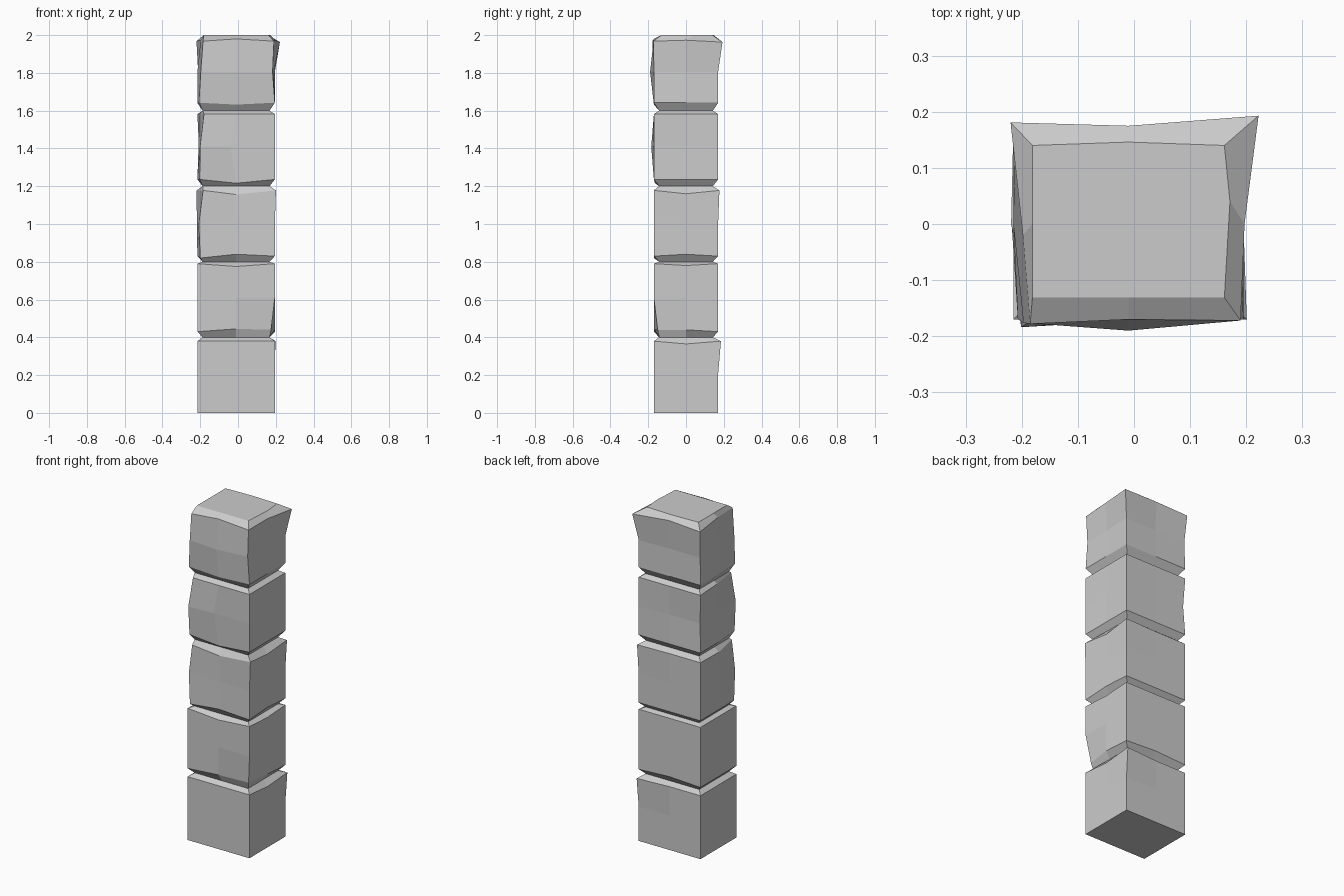
import bpy
import bmesh

if "Cube" in bpy.data.objects:
    bpy.data.objects.remove(bpy.data.objects["Cube"], do_unlink=True)

stone = bpy.data.materials.new("grey stone")
stone.use_nodes = True
GREY = (0.6, 0.6, 0.6, 1)
stone.diffuse_color = GREY
stone.node_tree.nodes["Principled BSDF"].inputs["Base Color"].default_value = GREY

HALF_X, HALF_Y, CENTRE_X = 0.205, 0.17, -0.01
BLOCK = 0.4

# Walk round a block: corners and side middles, as sign pairs (x, y)
FL, F, FR, R = (-1, -1), (0, -1), (1, -1), (1, 0)
BR, B, BL, L = (1, 1), (0, 1), (-1, 1), (-1, 0)
RING = [FL, F, FR, R, BR, B, BL, L]
BASE, LOW, MID, HIGH, TOP = range(5)


def stone_block(name, z, low, high, chips, base_inset=0.028, top_inset=0.028):
    """Rough block: five rings with bevelled ends; chips move single points."""
    bm = bmesh.new()
    heights = [0, low, (low + high) / 2, high, BLOCK]
    insets = [base_inset, 0, 0, 0, top_inset]
    rings = []
    for level in range(5):
        ring = []
        for sx, sy in RING:
            dx, dy, dz = chips.get((level, (sx, sy)), (0, 0, 0))
            ring.append(bm.verts.new((
                CENTRE_X + sx * (HALF_X - insets[level]) + dx,
                sy * (HALF_Y - insets[level]) + dy,
                z + heights[level] + dz)))
        rings.append(ring)
    for lower, upper in zip(rings, rings[1:]):
        for i in range(8):
            k = (i + 1) % 8
            bm.faces.new((lower[i], lower[k], upper[k], upper[i]))
    bm.faces.new(rings[0][::-1])
    bm.faces.new(rings[-1])
    mesh = bpy.data.meshes.new(name)
    bm.to_mesh(mesh)
    bm.free()
    mesh.materials.append(stone)
    obj = bpy.data.objects.new(name, mesh)
    bpy.context.collection.objects.link(obj)


# Bottom block, square at the ground, one flared back corner
stone_block("bottom_block", 0, 0.03, 0.38, {
    (HIGH, BR): (0.003, 0.015, 0), (HIGH, R): (0, 0, -0.015),
}, base_inset=0)

# Second block, with a chipped lower front corner
stone_block("second_block", 0.4, 0.03, 0.39, {
    (LOW, F): (0, 0, 0.015), (LOW, FR): (-0.02, 0.02, 0.01),
    (LOW, R): (0, 0, 0.01), (LOW, B): (0, 0, 0.01),
    (HIGH, F): (0, 0, -0.015), (HIGH, R): (0, 0, -0.01),
})

# Middle block, front left edge worn back
stone_block("middle_block", 0.8, 0.03, 0.378, {
    (LOW, F): (0, 0, 0.01), (LOW, FL): (0.015, 0, -0.01),
    (LOW, R): (0, 0, 0.01), (MID, FL): (0.008, 0, 0),
    (MID, L): (-0.003, 0, 0), (HIGH, F): (0, 0.008, -0.022),
    (HIGH, FL): (0.03, 0, 0), (HIGH, L): (-0.004, 0, 0),
    (HIGH, FR): (0.006, 0, 0), (HIGH, BR): (0.006, 0.007, 0),
    (HIGH, R): (0, 0, -0.018), (MID, F): (0, 0.008, 0),
})

# Fourth block, bulging front and slanted left side
stone_block("fourth_block", 1.2, 0.036, 0.382, {
    (LOW, F): (0, 0.006, -0.02), (LOW, FL): (0.012, 0, 0),
    (MID, FL): (0.014, -0.014, 0), (MID, F): (-0.03, -0.004, 0),
    (HIGH, FL): (0.035, 0, 0), (HIGH, L): (0.01, 0, 0),
    (MID, BL): (0.008, -0.008, 0), (MID, B): (0, -0.006, 0),
    (MID, L): (0.006, 0, 0), (MID, R): (-0.004, 0, 0),
})

# Top block, front swollen at mid height and back corner thrown outwards
stone_block("top_block", 1.6, 0.042, 0.368, {
    (LOW, F): (0, 0, -0.01), (LOW, FL): (0.008, 0, 0),
    (MID, F): (0, -0.02, 0), (MID, FL): (0.018, -0.006, 0),
    (MID, FR): (-0.012, 0, 0), (MID, R): (-0.006, 0, 0),
    (MID, BL): (0.004, -0.003, 0), (MID, B): (0, -0.004, 0),
    (HIGH, FL): (0.03, -0.008, 0), (HIGH, F): (0, 0, 0.012),
    (HIGH, FR): (-0.005, -0.002, 0), (HIGH, R): (0.002, 0, 0.005),
    (HIGH, BR): (0.027, 0.023, -0.005), (HIGH, B): (0, 0.005, 0.01),
    (HIGH, BL): (-0.005, 0.011, 0), (HIGH, L): (0.017, -0.02, 0.005),
    (TOP, B): (0, 0.01, 0), (TOP, R): (0.01, 0.04, 0),
    (TOP, F): (0, 0.005, 0), (TOP, FL): (0, 0.005, 0),
    (TOP, FR): (0, 0.005, 0), (TOP, BL): (0, 0.004, 0), (TOP, BR): (0, 0.004, 0),
}, top_inset=0.034)
